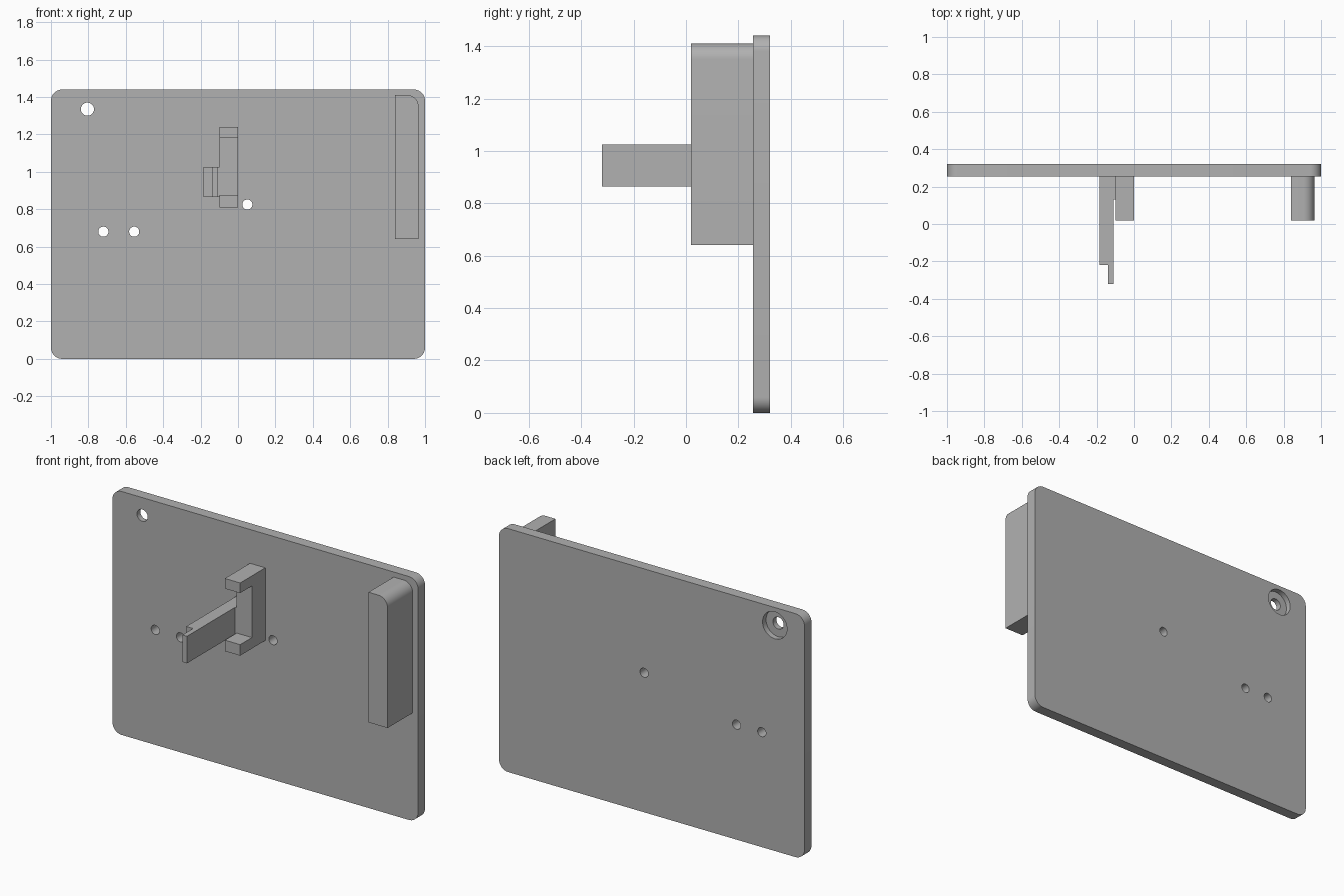
import bpy, bmesh, math
from mathutils import Vector

cube = bpy.data.objects.get("Cube")
if cube:
    bpy.data.objects.remove(cube, do_unlink=True)

grey = bpy.data.materials.new("plain grey")
grey.use_nodes = True
GREY = (0.44, 0.44, 0.44, 1)
grey.diffuse_color = GREY
grey.node_tree.nodes["Principled BSDF"].inputs["Base Color"].default_value = GREY

FRONT, BACK = 0.255, 0.32   # plate faces
AXES = {"x": (1, 2, 0), "y": (0, 2, 1), "z": (0, 1, 2)}


def prism(name, profile, axis, lo, hi, round_at=None, radius=0.0):
    """Extrude a 2D profile along an axis, rounding the chosen profile corners."""
    a, b, c = AXES[axis]

    def place(p, depth):
        v = [0, 0, 0]
        v[a], v[b], v[c] = p[0], p[1], depth
        return v

    bm = bmesh.new()
    face = bm.faces.new([bm.verts.new(place(p, lo)) for p in profile])
    if round_at:
        bm.verts.ensure_lookup_table()
        bmesh.ops.bevel(bm, geom=[bm.verts[i] for i in round_at], offset=radius,
                        segments=10, profile=0.5, affect='VERTICES')
    out = bmesh.ops.extrude_face_region(bm, geom=bm.faces[:])
    shift = Vector((0, 0, 0))
    shift[c] = hi - lo
    bmesh.ops.translate(bm, vec=shift,
                        verts=[v for v in out["geom"] if isinstance(v, bmesh.types.BMVert)])
    bmesh.ops.recalc_face_normals(bm, faces=bm.faces[:])
    mesh = bpy.data.meshes.new(name)
    bm.to_mesh(mesh)
    bm.free()
    mesh.materials.append(grey)
    obj = bpy.data.objects.new(name, mesh)
    bpy.context.collection.objects.link(obj)
    return obj


def rect(x0, x1, z0, z1):
    return [(x0, z0), (x1, z0), (x1, z1), (x0, z1)]


def smooth(obj):
    bpy.ops.object.select_all(action='DESELECT')
    obj.select_set(True)
    bpy.context.view_layer.objects.active = obj
    bpy.ops.object.shade_smooth_by_angle(angle=math.radians(30))


def drill(target, x, z, radius, lo, hi):
    circle = [(x + radius * math.cos(t * math.tau / 40),
               z + radius * math.sin(t * math.tau / 40)) for t in range(40)]
    cutter = prism("hole_cutter", circle, "y", lo, hi)
    mod = target.modifiers.new("hole", 'BOOLEAN')
    mod.operation, mod.solver, mod.object = 'DIFFERENCE', 'EXACT', cutter
    bpy.context.view_layer.objects.active = target
    bpy.ops.object.modifier_apply(modifier=mod.name)
    bpy.data.objects.remove(cutter, do_unlink=True)


# Base plate with through holes and a counterbore on the back
plate = prism("plate", rect(-1, 1, 0, 1.44), "y", FRONT, BACK, range(4), 0.06)
for x, z, r in [(-0.805, 1.335, 0.035), (-0.72, 0.68, 0.027),
                (-0.555, 0.68, 0.027), (0.05, 0.825, 0.027)]:
    drill(plate, x, z, r, FRONT - 0.1, BACK + 0.1)
drill(plate, -0.805, 1.335, 0.08, 0.287, BACK + 0.1)
smooth(plate)

# Tall side block with one rounded upper corner
block = prism("side_block", rect(0.84, 0.965, 0.64, 1.41), "y", 0.02, FRONT, [2], 0.06)
smooth(block)

# C-shaped bracket opening to the front
prism("bracket", [(FRONT, 0.81), (FRONT, 1.24), (0.02, 1.24), (0.02, 1.18),
                  (0.13, 1.18), (0.13, 0.875), (0.02, 0.875), (0.02, 0.81)],
      "x", -0.10, 0.0)

# Stepped arm with a thin tip, joined to the bracket
prism("arm", [(-0.185, FRONT), (-0.185, -0.22), (-0.14, -0.22), (-0.14, -0.32),
              (-0.11, -0.32), (-0.11, 0.13), (-0.10, 0.13), (-0.10, FRONT)],
      "z", 0.865, 1.025)
